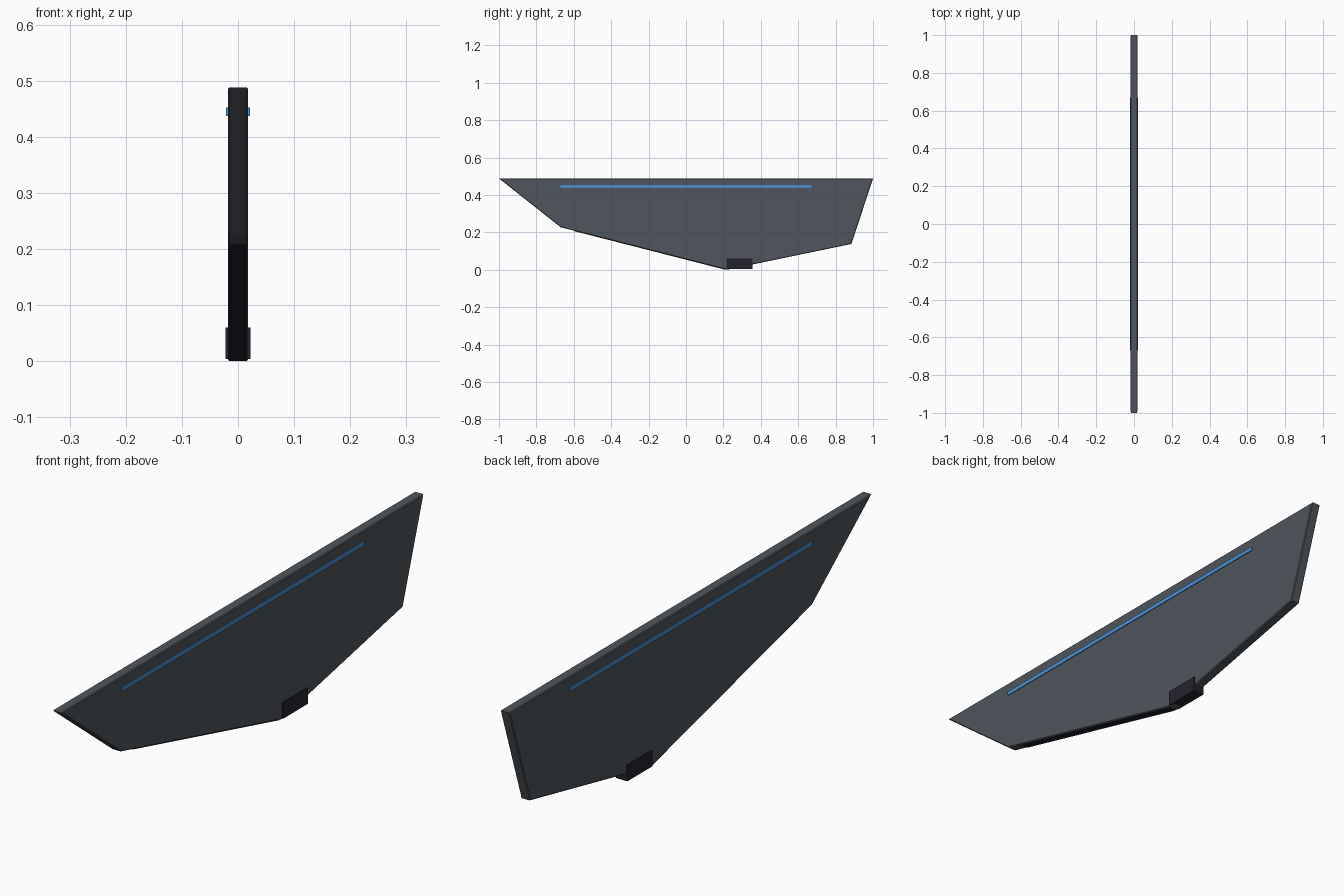
import bpy, bmesh

if "Cube" in bpy.data.objects:
    bpy.data.objects.remove(bpy.data.objects["Cube"])

def material(name, color):
    m = bpy.data.materials.new(name)
    m.diffuse_color = (*color, 1)
    m.use_nodes = True
    m.node_tree.nodes["Principled BSDF"].inputs["Base Color"].default_value = m.diffuse_color
    return m

slate = material("slate grey", (0.078, 0.093, 0.109))
blue = material("bright blue", (0.07, 0.28, 0.63))
dark = material("dark violet grey", (0.018, 0.016, 0.027))

def plate(name, profile, x0, x1, mat, bevel=0):
    """Extrude a (y, z) outline from x0 to x1."""
    bm = bmesh.new()
    face = bm.faces.new([bm.verts.new((x0, y, z)) for y, z in profile])
    ext = bmesh.ops.extrude_face_region(bm, geom=[face])
    moved = [v for v in ext["geom"] if isinstance(v, bmesh.types.BMVert)]
    bmesh.ops.translate(bm, verts=moved, vec=(x1 - x0, 0, 0))
    bmesh.ops.recalc_face_normals(bm, faces=bm.faces)
    if bevel:
        edges = [e for e in bm.edges if abs(e.verts[0].co.x - e.verts[1].co.x) < 1e-6]
        bmesh.ops.bevel(bm, geom=edges, offset=bevel, segments=1, affect='EDGES')
    me = bpy.data.meshes.new(name)
    bm.to_mesh(me)
    bm.free()
    me.materials.append(mat)
    ob = bpy.data.objects.new(name, me)
    bpy.context.collection.objects.link(ob)
    return ob

def rect(y0, y1, z0, z1):
    return [(y0, z0), (y1, z0), (y1, z1), (y0, z1)]

# Main fin panel
plate("fin_panel", [(-1, 0.49), (-0.67, 0.229), (0.22, 0.002), (0.885, 0.14), (1, 0.49)],
      -0.018, 0.018, slate, 0.003)

# Glowing strips, one per side
for side, s in (("left", -1), ("right", 1)):
    plate("light_strip_" + side, rect(-0.67, 0.67, 0.439, 0.454), s * 0.017, s * 0.021, blue)

# Block clamped over the lowest corner
plate("hinge_block", rect(0.217, 0.355, 0.006, 0.062), -0.022, 0.022, dark)

# Thin dark rim along the long lower edge
plate("lower_rim", [(-0.6, 0.209), (0.21, 0.002), (0.21, 0.012), (-0.59, 0.216)],
      -0.014, 0.014, dark)

# Rest on the ground
low = min(v.co.z for o in bpy.data.objects for v in o.data.vertices)
for o in bpy.data.objects:
    o.location.z -= low
